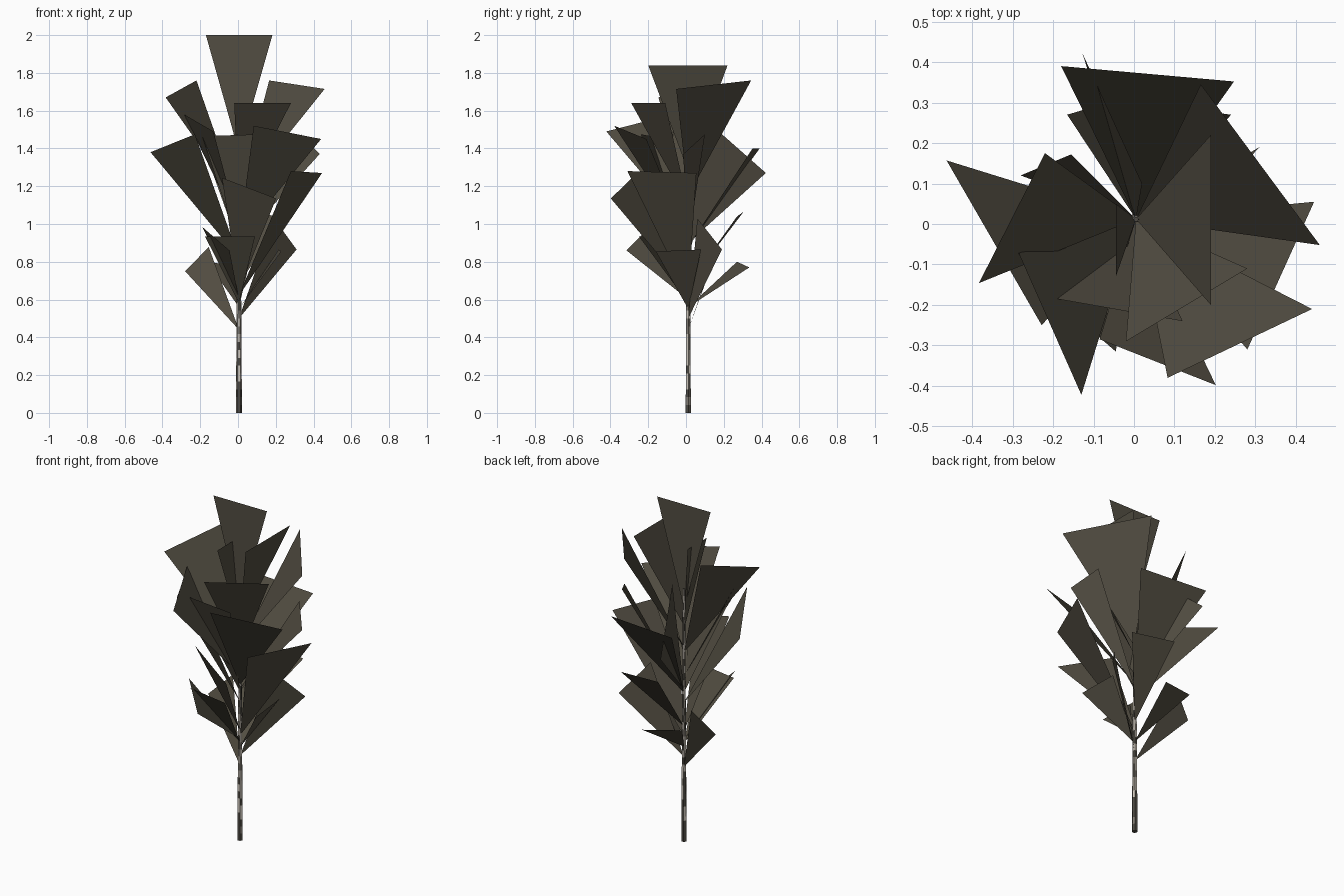
import bpy, math, random
random.seed(7)

def mat(name, c):
    m = bpy.data.materials.new(name)
    m.diffuse_color = (*c, 1)
    return m

leaf = mat("dark olive brown foliage", (0.085, 0.075, 0.054))
bark = [mat("dark bark", (0.075, 0.068, 0.055)),
        mat("grey bark", (0.22, 0.20, 0.17)),
        mat("pale bark", (0.62, 0.57, 0.50))]

CX, CY = 0.005, 0.012

def make(name, verts, faces, mats):
    me = bpy.data.meshes.new(name)
    me.from_pydata(verts, [], faces)
    for m in mats:
        me.materials.append(m)
    ob = bpy.data.objects.new(name, me)
    bpy.context.collection.objects.link(ob)
    return ob

# trunk: slender tapering hexagonal post, with patchy bark
N, R, H = 6, 36, 1.5
tv, tf = [], []
for i in range(R + 1):
    t = i / R
    r = 0.016 * (1 - 0.6 * t)
    for k in range(N):
        a = 2 * math.pi * k / N
        tv.append((CX + r * math.cos(a), CY + r * math.sin(a), H * t))
for i in range(R):
    for k in range(N):
        k2 = (k + 1) % N
        tf.append((i * N + k, i * N + k2, (i + 1) * N + k2, (i + 1) * N + k))
tf.append(tuple(reversed(range(N))))
tf.append(tuple(range(R * N, R * N + N)))
trunk = make("trunk", tv, tf, bark)
for p in trunk.data.polygons:
    z = p.center.z
    if z < 0.14:
        p.material_index = random.choice((0, 0, 1))
    else:
        p.material_index = random.choice((0, 0, 1, 2, 2))

# foliage cards: height where the point meets the trunk, then two outer corners
def cards(name, rows):
    for n, (z0, a, b) in enumerate(rows):
        make(f"{name}_{n + 1}", [(CX, CY, z0), a, b], [(0, 1, 2)], [leaf])

cards("top_leaf", [
    (1.38, (-0.17, CY, 2.0), (0.182, CY, 2.0)),
    (1.28, (0.19, -0.2, 1.84), (0.19, 0.22, 1.84)),
    (1.12, (-0.22, 0.175, 1.76), (-0.383, -0.146, 1.67)),
    (1.15, (0.165, 0.345, 1.76), (0.459, -0.052, 1.715)),
    (1.10, (-0.02, -0.29, 1.64), (0.28, -0.11, 1.64)),
    (1.25, (-0.045, -0.13, 1.76), (-0.045, 0.05, 1.76)),
])
cards("middle_leaf", [
    (0.90, (0.02, 0.10, 1.555), (-0.128, 0.423, 1.27)),
    (0.88, (-0.18, 0.39, 1.40), (0.247, 0.352, 1.40)),
    (0.82, (-0.463, 0.157, 1.38), (-0.228, -0.25, 1.475)),
    (0.92, (0.083, -0.38, 1.52), (0.44, -0.21, 1.45)),
    (0.98, (-0.285, -0.072, 1.58), (-0.13, -0.422, 1.49)),
    (0.88, (-0.19, -0.185, 1.465), (0.12, -0.24, 1.475)),
    (0.90, (0.432, -0.015, 1.37), (0.335, 0.10, 1.475)),
    (0.62, (0.28, -0.31, 1.28), (0.445, 0.055, 1.27)),
    (0.65, (-0.085, -0.285, 1.245), (0.202, -0.398, 1.135)),
])
cards("lower_leaf", [
    (0.50, (0.31, 0.19, 0.865), (0.19, 0.06, 1.03)),
    (0.58, (-0.175, -0.20, 0.935), (0.09, -0.25, 0.935)),
    (0.60, (-0.045, -0.315, 0.86), (-0.19, -0.19, 0.985)),
    (0.55, (0.23, -0.16, 0.855), (0.215, 0.08, 0.865)),
    (0.44, (-0.28, 0.12, 0.75), (-0.155, 0.172, 0.878)),
    (0.56, (0.055, 0.335, 0.77), (-0.165, 0.27, 0.80)),
    (0.68, (0.24, 0.27, 1.04), (-0.03, 0.305, 1.065)),
])
